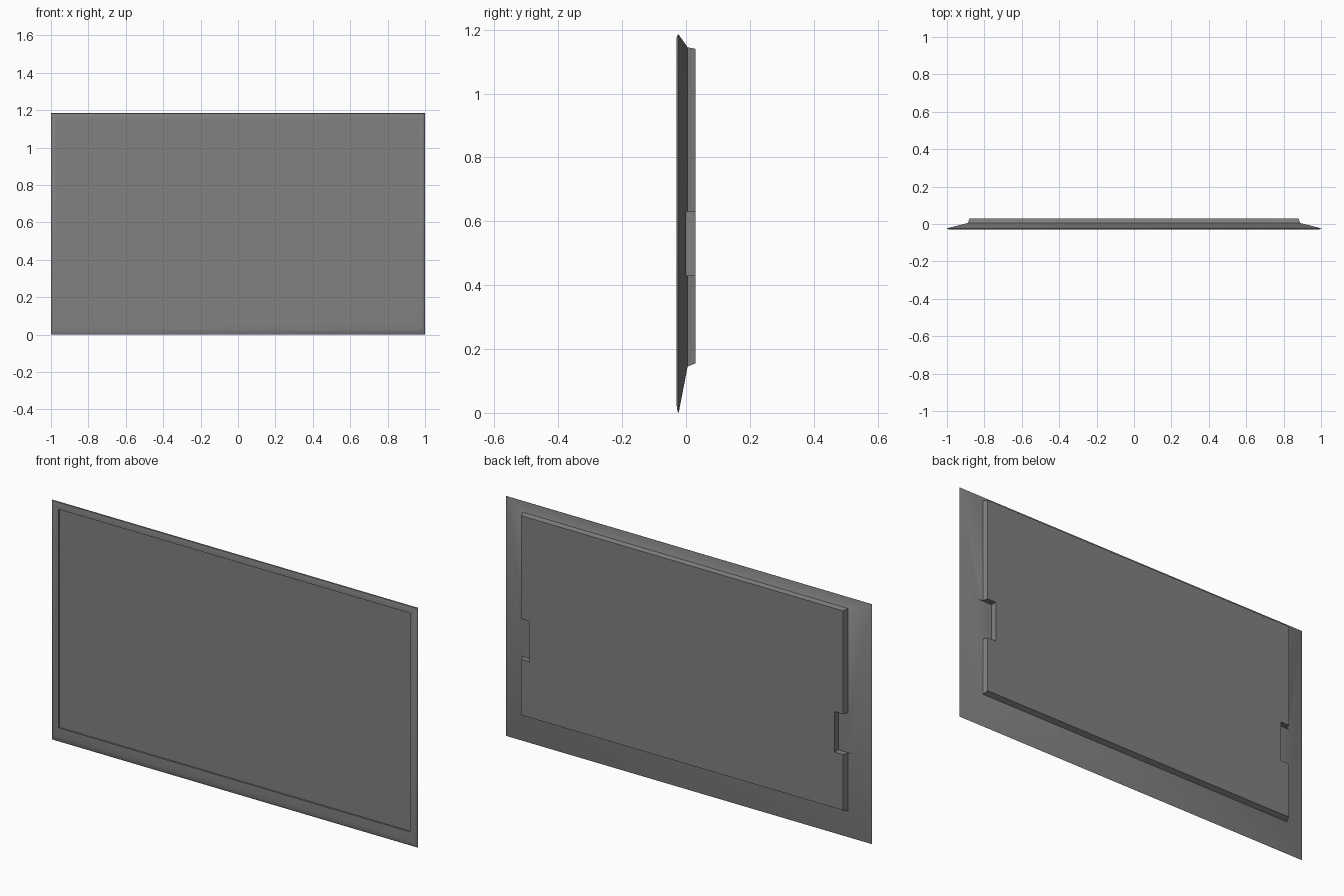
import bpy
import bmesh
import math

cube = bpy.data.objects.get("Cube")
if cube:
    bpy.data.objects.remove(cube, do_unlink=True)

grey = bpy.data.materials.new("dark grey plastic")
grey.use_nodes = True
GREY = (0.22, 0.22, 0.22, 1)
grey.diffuse_color = GREY
grey.node_tree.nodes["Principled BSDF"].inputs["Base Color"].default_value = GREY


def loft(name, rings):
    """Closed solid through rectangles (half width, bottom, top, y), front to back."""
    bm = bmesh.new()
    loops = [[bm.verts.new(p) for p in
              ((-w, y, lo), (w, y, lo), (w, y, hi), (-w, y, hi))]
             for w, lo, hi, y in rings]
    for a, b in zip(loops, loops[1:]):
        for i in range(4):
            j = (i + 1) % 4
            bm.faces.new((a[i], b[i], b[j], a[j]))
    bm.faces.new(loops[0])
    bm.faces.new(loops[-1][::-1])
    bmesh.ops.recalc_face_normals(bm, faces=bm.faces)
    mesh = bpy.data.meshes.new(name)
    bm.to_mesh(mesh)
    bm.free()
    mesh.materials.append(grey)
    obj = bpy.data.objects.new(name, mesh)
    bpy.context.collection.objects.link(obj)
    return obj


def activate(obj):
    bpy.ops.object.select_all(action='DESELECT')
    obj.select_set(True)
    bpy.context.view_layer.objects.active = obj


# Housing: screen recess, rounded bezel, sloped rear and raised back box
housing = loft("housing", [
    (0.96, 0.07, 1.15, -0.018),
    (0.96, 0.07, 1.15, -0.03),
    (0.985, 0.03, 1.175, -0.03),
    (0.997, 0.006, 1.183, -0.027),
    (1.0, 0.0, 1.185, -0.023),
    (0.888, 0.145, 1.145, 0.005),
    (0.88, 0.155, 1.14, 0.03),
])

# Grip notches in both sides of the back box
for side in (-1, 1):
    cutter = loft("notch_cutter", [(0.1, 0.43, 0.63, 0.0), (0.1, 0.43, 0.63, 0.1)])
    cutter.location.x = side * 0.933
    cutter.hide_render = True
    cut = housing.modifiers.new("notch", 'BOOLEAN')
    cut.operation = 'DIFFERENCE'
    cut.solver = 'EXACT'
    cut.object = cutter
    activate(housing)
    bpy.ops.object.modifier_apply(modifier=cut.name)
    bpy.data.objects.remove(cutter, do_unlink=True)

activate(housing)
bpy.ops.object.shade_smooth_by_angle(angle=math.radians(40))

# Flat screen set into the recess
loft("screen", [(0.96, 0.07, 1.15, -0.022), (0.96, 0.07, 1.15, -0.017)])
